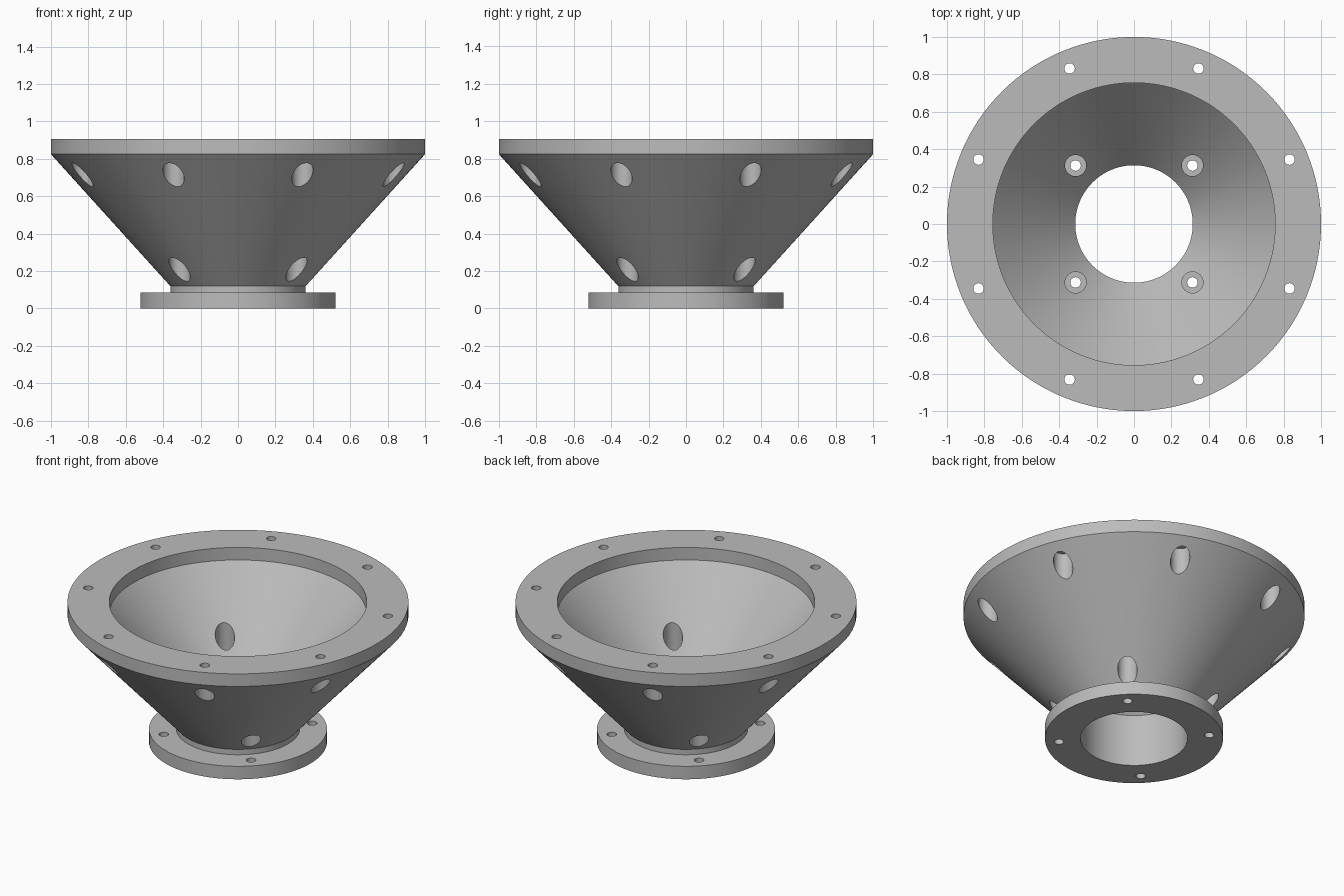
import bpy, bmesh, math
from mathutils import Matrix

cube = bpy.data.objects.get("Cube")
if cube:
    bpy.data.objects.remove(cube, do_unlink=True)

SEGMENTS = 128
BOLT_R, BORE_R = 0.028, 0.057

grey = bpy.data.materials.new("plain grey")
grey.use_nodes = True
colour = (0.5, 0.5, 0.5, 1)
grey.diffuse_color = colour
grey.node_tree.nodes["Principled BSDF"].inputs["Base Color"].default_value = colour


def add_object(name, bm):
    bmesh.ops.recalc_face_normals(bm, faces=bm.faces)
    mesh = bpy.data.meshes.new(name)
    bm.to_mesh(mesh)
    bm.free()
    mesh.materials.append(grey)
    obj = bpy.data.objects.new(name, mesh)
    bpy.context.collection.objects.link(obj)
    return obj


def add_lathe(name, profile):
    bm = bmesh.new()
    verts = [bm.verts.new((r, 0, z)) for r, z in profile]
    edges = [bm.edges.new((v, verts[i - 1])) for i, v in enumerate(verts)]
    bmesh.ops.spin(bm, geom=verts + edges, cent=(0, 0, 0), axis=(0, 0, 1),
                   angle=math.tau, steps=SEGMENTS, use_merge=True)
    bmesh.ops.remove_doubles(bm, verts=bm.verts, dist=0.0001)
    return add_object(name, bm)


def add_pin_ring(name, count, ring_r, pin_r, low, high):
    """Vertical cutter pins spaced evenly, half a step off the x axis."""
    bm = bmesh.new()
    for i in range(count):
        a = math.tau * (i + 0.5) / count
        place = Matrix.Translation((ring_r * math.cos(a), ring_r * math.sin(a), (low + high) / 2))
        bmesh.ops.create_cone(bm, cap_ends=True, segments=32, radius1=pin_r, radius2=pin_r,
                              depth=high - low, matrix=place)
    obj = add_object(name, bm)
    obj.hide_render = True
    return obj


# Funnel body: base flange, neck, cone, rim flange, inner lip, inner cone, bore
adapter = add_lathe("flanged_funnel", [
    (0.522, 0), (0.522, 0.084), (0.362, 0.084), (0.362, 0.119),
    (1, 0.824), (1, 0.905), (0.755, 0.905), (0.755, 0.824), (0.314, 0.337), (0.314, 0)])

# Bolt holes through the flanges, and wider clearance bores through the cone wall
cutters = [
    add_pin_ring("rim_bolt_cutter", 8, 0.9, BOLT_R, 0.75, 1),
    add_pin_ring("rim_clearance_cutter", 8, 0.9, BORE_R, 0.4, 0.823),
    add_pin_ring("base_bolt_cutter", 4, 0.442, BOLT_R, -0.1, 0.12),
    add_pin_ring("base_clearance_cutter", 4, 0.442, BORE_R, 0.087, 0.75),
]
bpy.context.view_layer.objects.active = adapter
for cutter in cutters:
    mod = adapter.modifiers.new(cutter.name, "BOOLEAN")
    mod.operation = "DIFFERENCE"
    mod.solver = "EXACT"
    mod.object = cutter
    bpy.ops.object.modifier_apply(modifier=mod.name)
for cutter in cutters:
    bpy.data.objects.remove(cutter, do_unlink=True)

# Smooth round walls with crisp rims
bpy.ops.object.select_all(action="DESELECT")
adapter.select_set(True)
bpy.ops.object.shade_smooth_by_angle(angle=math.radians(30))
